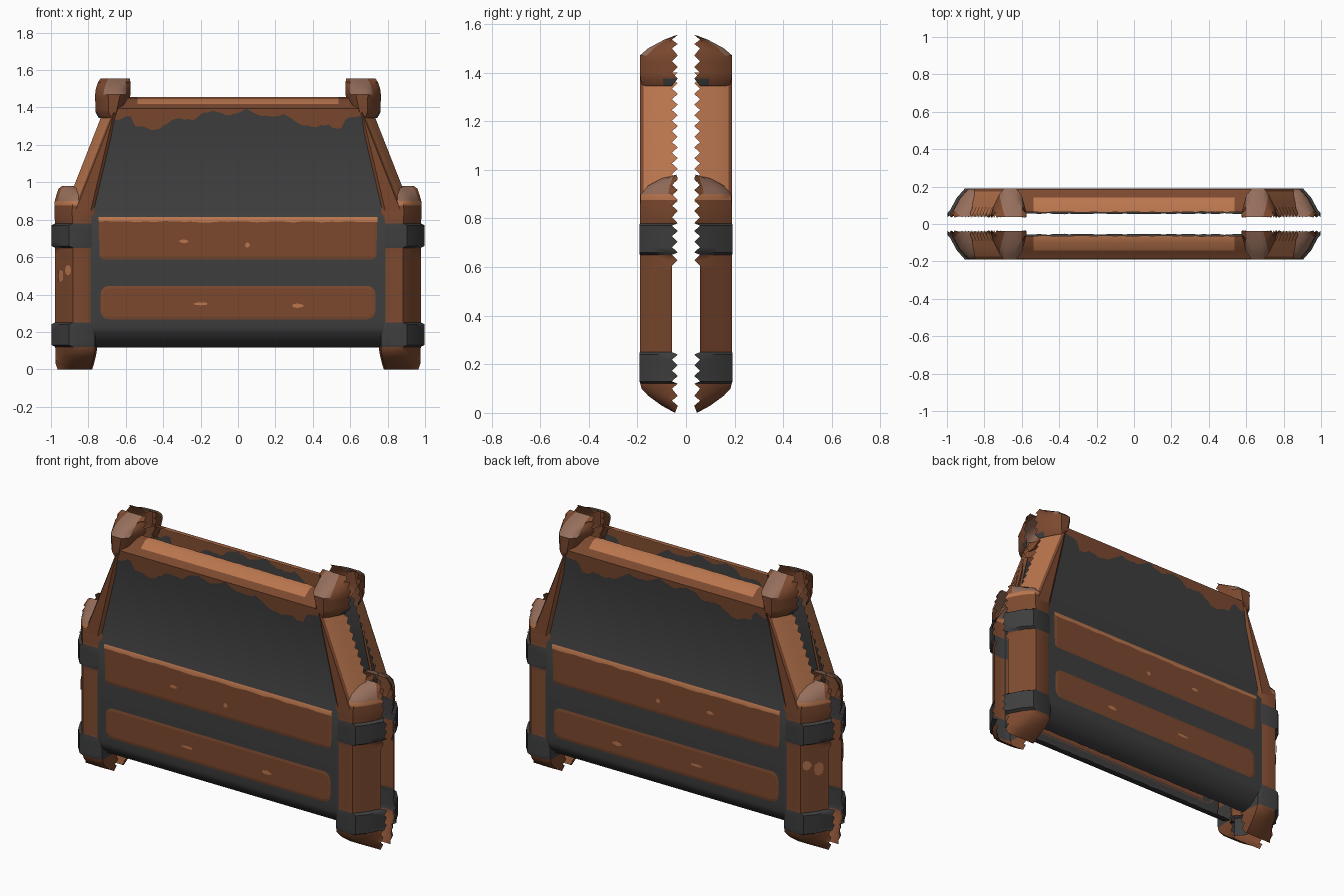
import bpy, bmesh, math, random

if "Cube" in bpy.data.objects:
    bpy.data.objects.remove(bpy.data.objects["Cube"])
random.seed(4)


def material(name, rgb):
    m = bpy.data.materials.new(name)
    m.diffuse_color = (*rgb, 1)
    m.use_nodes = True
    m.node_tree.nodes["Principled BSDF"].inputs["Base Color"].default_value = m.diffuse_color
    return m


MATS = [material("brown wood", (0.20, 0.066, 0.028)),
        material("light worn wood", (0.49, 0.18, 0.076)),
        material("charcoal metal", (0.048, 0.048, 0.048)),
        material("pale end grain", (0.30, 0.155, 0.105))]
BROWN, LIGHT, GREY, PALE = range(4)


def sheet(name, rows, rule, mirror_x=False, smooth=True):
    """Open surface through rows of points, mirrored to the other half."""
    bm = bmesh.new()
    grid = [[bm.verts.new(p) for p in row] for row in rows]
    for i in range(len(rows) - 1):
        for j in range(len(rows[0]) - 1):
            f = bm.faces.new((grid[i][j], grid[i][j + 1], grid[i + 1][j + 1], grid[i + 1][j]))
            f.material_index = rule(i, j, f.calc_center_median())
    finish(name, bm, mirror_x, smooth)


def finish(name, bm, mirror_x, smooth=True):
    bm.normal_update()
    if sum(f.normal.y * f.calc_area() for f in bm.faces) > 0:
        bmesh.ops.reverse_faces(bm, faces=bm.faces[:])
    me = bpy.data.meshes.new(name)
    bm.to_mesh(me)
    bm.free()
    for m in MATS:
        me.materials.append(m)
    ob = bpy.data.objects.new(name, me)
    bpy.context.collection.objects.link(ob)
    mod = ob.modifiers.new("mirror", 'MIRROR')
    mod.use_axis = (mirror_x, True, False)
    mod.use_mirror_merge = False
    if smooth:
        bpy.ops.object.select_all(action='DESELECT')
        ob.select_set(True)
        bpy.context.view_layer.objects.active = ob
        bpy.ops.object.shade_smooth_by_angle(angle=math.radians(40))


def post(name, keys, section, rule):
    """Loft upright keys (z, inner x, outer x, front depth) with a ragged back edge."""
    rings = []
    for a, b in zip(keys, keys[1:]):
        n = max(1, round((b[0] - a[0]) / 0.022))
        rings += [[p + (q - p) * k / n for p, q in zip(a, b)] for k in range(n)]
    rings.append(keys[-1])
    rows = []
    for i, (z, xi, xo, yf) in enumerate(rings):
        base = min(0.045, yf)
        edge = 0.058 if 0.27 < z < 0.6 else min(0.034 if i % 2 else 0.058, yf)
        rows.append([((xo if side else xi) + dx,
                      -(edge if t == 0 else base + (yf - base) * t), z)
                     for side, dx, t in section])
    sheet(name, rows, rule, mirror_x=True)


# Chamfered section: (on outer side?, x offset, depth fraction)
POST = [(1, 0, 0), (1, -0.015, 0.2), (1, -0.05, 0.65), (1, -0.095, 1),
        (0, 0.025, 1), (0, 0, 0.9), (0, -0.01, 0)]


# Lower corner posts with two metal bands, sloped feet and domed tops
def lower_rule(i, j, c):
    if c.z > 0.90:
        return PALE if 1 <= j <= 4 else BROWN
    if c.z > 0.868:
        return LIGHT
    return GREY if 0.12 < c.z < 0.25 or 0.65 < c.z < 0.78 else BROWN


post("corner_post", [
    (0.0, 0.79, 0.965, 0.045), (0.03, 0.78, 0.975, 0.10), (0.07, 0.77, 0.975, 0.155),
    (0.10, 0.765, 0.975, 0.183), (0.12, 0.765, 0.978, 0.188), (0.13, 0.765, 0.998, 0.191),
    (0.24, 0.765, 0.998, 0.191), (0.25, 0.77, 0.978, 0.190), (0.65, 0.77, 0.978, 0.190),
    (0.66, 0.765, 0.998, 0.191), (0.77, 0.765, 0.998, 0.191), (0.78, 0.77, 0.978, 0.190),
    (0.83, 0.765, 0.982, 0.19), (0.90, 0.765, 0.98, 0.186), (0.935, 0.775, 0.97, 0.155),
    (0.965, 0.785, 0.96, 0.10), (0.98, 0.80, 0.94, 0.04)], POST, lower_rule)

# Upper corner posts, pale only on the sloped middle of the cap
UPPER = [(1, 0, 0), (1, -0.012, 0.35), (1, -0.045, 0.8), (1, -0.07, 1),
         (0, 0.055, 1), (0, 0.025, 0.75), (0, 0, 0)]


def upper_rule(i, j, c):
    if c.z < 1.375 and j == 0:
        return GREY
    return PALE if c.z > 1.475 and 2 <= j <= 4 else BROWN


post("upper_post", [
    (1.345, 0.625, 0.745, 0.180), (1.375, 0.595, 0.762, 0.188), (1.47, 0.575, 0.764, 0.190),
    (1.50, 0.575, 0.76, 0.155), (1.535, 0.575, 0.748, 0.09), (1.555, 0.578, 0.735, 0.038)],
    UPPER, upper_rule)

# Sloping side rails between the posts, worn on the outer face
RAIL = [(1, 0, 0), (1, -0.025, 0.5), (1, -0.05, 0.9), (1, -0.06, 1),
        (0, 0.012, 1), (0, -0.012, 0.85)]
post("sloping_rail", [(0.85, 0.775, 0.928, 0.189), (1.40, 0.645, 0.712, 0.189)], RAIL,
     lambda i, j, c: LIGHT if j < 2 else BROWN)


# Main body: top rail, dark panel and bottom rail in one swept profile
def stain_edge(x):
    return (1.375 - 0.08 * min(1, (x / 0.42) ** 2) + 0.012 * math.sin(31 * x)
            + (0.05 if abs(x) > 0.57 else 0) + random.uniform(-0.007, 0.007))


PANEL = 0.175
PROFILE = [(0.066, 1.455), (0.10, 1.45), (0.142, 1.418), (0.187, 1.395), (0.18, 1.33),
           (PANEL, 1.25), (PANEL, 0.836), (0.185, 0.815), (0.186, 0.59), (0.186, 0.445),
           (0.186, 0.275), (0.186, 0.225), (0.178, 0.195), (0.128, 0.145), (0.09, 0.125),
           (0.058, 0.118)]
COLS = 60
rows = []
for k, (y, z) in enumerate(PROFILE):
    w = 0.62 if z > 1.41 else min(0.80, 0.80 - 0.29 * (z - 0.85))
    row = []
    for c in range(COLS + 1):
        x = w * (2 * c / COLS - 1)
        rag = random.uniform(0, 0.006) if k in (0, len(PROFILE) - 1) else 0
        d, h = y, z
        if k == 4:  # wavy stain line kept in the plane of the rail face
            h = stain_edge(x)
            d = PANEL + (0.187 - PANEL) * (h - 1.25) / 0.145
        row.append((x, -d + rag, h))
    rows.append(row)


def body_rule(i, j, c):
    if i < 2:
        return LIGHT if abs(c.x) < 0.54 else BROWN
    if i in (7, 9) and abs(c.x) < 0.67:  # wood behind the planks
        return BROWN
    return BROWN if i < 4 else GREY


sheet("main_panel", rows, body_rule)


# Rounded planks set nearly flush on the panel
def plank(name, half, z0, z1, r, y0=0.185, y1=0.1885, inset=0.02):
    bm = bmesh.new()
    loops = []
    for d, y in ((0, y0), (inset, y1)):
        loop = []
        for q, (sx, cz) in enumerate(((1, z1 - r), (-1, z1 - r), (-1, z0 + r), (1, z0 + r))):
            for s in range(6):
                a = math.radians(90 * q + 18 * s)
                loop.append(bm.verts.new((sx * (half - r) + (r - d) * math.cos(a), -y,
                                          cz + (r - d) * math.sin(a))))
        loops.append(loop)
    n = len(loops[0])
    for i in range(n):
        bm.faces.new((loops[0][i], loops[0][(i + 1) % n], loops[1][(i + 1) % n], loops[1][i]))
    bm.faces.new(loops[1])
    finish(name, bm, False, smooth=False)


plank("upper_plank", 0.745, 0.582, 0.812, 0.03)
plank("lower_plank", 0.74, 0.262, 0.452, 0.05)

# Worn lip along the top of the upper plank
lip = []
for k, (y, z) in enumerate([(0.168, 0.836), (0.178, 0.828), (0.1885, 0.808), (0.190, 0.788)]):
    lip.append([(0.745 * (2 * c / 30 - 1), -y, z + (random.uniform(-0.003, 0.005) if k == 3 else 0))
                for c in range(31)])
sheet("plank_lip", lip, lambda i, j, c: LIGHT)


# Small worn chips: centre, half size, depth change per unit x
def chip(x, y, z, w, h, slope=0.0):
    bm = bmesh.new()
    ring = []
    for a in range(8):
        dx = w * math.cos(a * math.pi / 4) * random.uniform(0.75, 1.05)
        ring.append(bm.verts.new((x + dx, y + slope * dx, z + h * math.sin(a * math.pi / 4))))
    bm.faces.new(ring).material_index = LIGHT
    finish("worn_chip", bm, False, smooth=False)


for x, z, w, h in ((-0.29, 0.685, 0.025, 0.010), (0.05, 0.665, 0.014, 0.014),
                   (-0.20, 0.35, 0.045, 0.008), (0.32, 0.34, 0.035, 0.012)):
    chip(x, -0.190, z, w, h)
chip(-0.908, -0.169, 0.53, 0.018, 0.028, -1.12)
chip(-0.948, -0.112, 0.50, 0.016, 0.04, -1.85)
